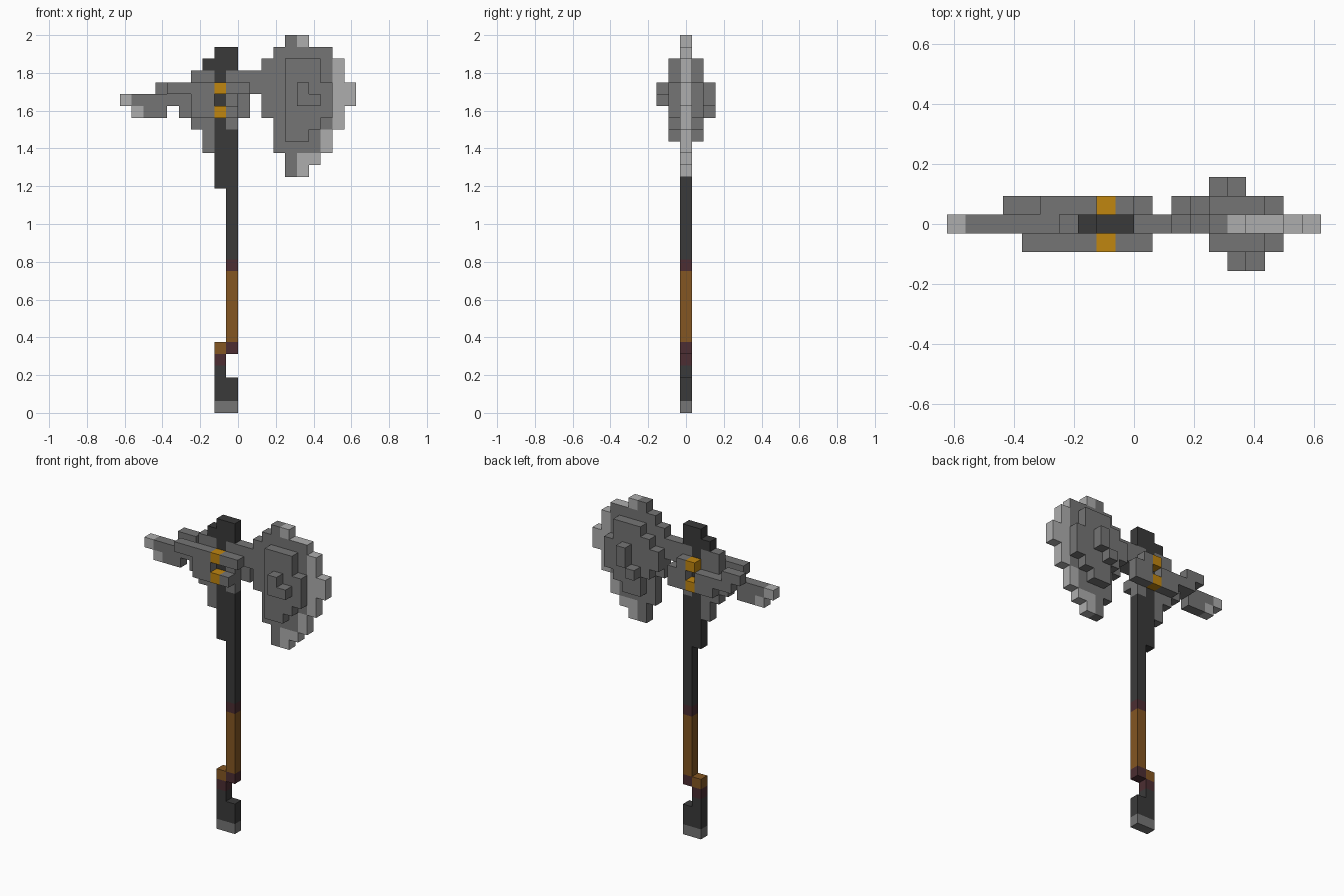
import bpy
import bmesh
from mathutils import Vector

if "Cube" in bpy.data.objects:
    bpy.data.objects.remove(bpy.data.objects["Cube"])

UNIT = 1 / 16
FRONT_BOSS, FRONT, CENTRE, BACK, BACK_BOSS = range(-2, 3)

COLOURS = {
    "steel": (0.178, 0.178, 0.178),
    "bright_edge": (0.42, 0.42, 0.42),
    "dark_iron": (0.042, 0.042, 0.042),
    "gold": (0.53, 0.24, 0.005),
    "leather": (0.23, 0.093, 0.016),
    "maroon_binding": (0.072, 0.027, 0.032),
}
NAMES = list(COLOURS)


def make_material(name, rgb):
    mat = bpy.data.materials.new(name)
    mat.use_nodes = True
    mat.diffuse_color = (*rgb, 1)
    shader = next(n for n in mat.node_tree.nodes if n.type == "BSDF_PRINCIPLED")
    shader.inputs["Base Color"].default_value = (*rgb, 1)
    shader.inputs["Roughness"].default_value = 0.8
    return mat


MATERIALS = [make_material(name, rgb) for name, rgb in COLOURS.items()]

# Block grid: (column, layer, row) -> (part, colour); later fills repaint
blocks = {}


def fill(part, colour, layer, first_col, last_col, low, high):
    for col in range(first_col, last_col + 1):
        for row in range(low, high + 1):
            blocks[col, layer, row] = (part, colour)


# Handle, bottom to top
fill("pommel", "steel", CENTRE, -2, -1, 0, 0)
fill("lower_handle", "dark_iron", CENTRE, -2, -1, 1, 2)
fill("lower_handle", "dark_iron", CENTRE, -2, -2, 3, 3)
fill("lower_binding", "maroon_binding", CENTRE, -2, -2, 4, 4)
fill("lower_binding", "maroon_binding", CENTRE, -1, -1, 5, 5)
fill("grip", "leather", CENTRE, -2, -2, 5, 5)
fill("grip", "leather", CENTRE, -1, -1, 6, 11)
fill("upper_binding", "maroon_binding", CENTRE, -1, -1, 12, 12)
fill("upper_handle", "dark_iron", CENTRE, -1, -1, 13, 18)
fill("upper_handle", "dark_iron", CENTRE, -2, -1, 19, 30)
fill("upper_handle", "dark_iron", CENTRE, -3, -3, 29, 29)
fill("upper_handle", "steel", CENTRE, -1, -1, 24, 28)

# Pick: core with bright point, then a cheek on each side
fill("pick", "steel", CENTRE, -9, -7, 25, 26)
fill("pick", "steel", CENTRE, -6, -6, 26, 26)
fill("pick", "steel", CENTRE, -5, -5, 25, 26)
fill("pick", "steel", CENTRE, -4, -4, 24, 28)
fill("pick", "steel", CENTRE, -3, -3, 22, 28)
fill("pick", "bright_edge", CENTRE, -10, -10, 26, 26)
fill("pick", "bright_edge", CENTRE, -9, -9, 25, 25)
fill("front_cheek", "steel", FRONT, -6, 0, 27, 27)
fill("front_cheek", "steel", FRONT, -4, -3, 25, 26)
fill("front_cheek", "steel", FRONT, -1, -1, 25, 25)
fill("back_cheek", "steel", BACK, -7, -6, 27, 27)
fill("back_cheek", "steel", BACK, -6, -3, 26, 26)
fill("back_cheek", "steel", BACK, -4, -3, 25, 25)
fill("back_cheek", "steel", BACK, -1, -1, 25, 27)
fill("back_cheek", "steel", BACK, 0, 0, 25, 26)

# Gold studs on both sides of the head
for side in (FRONT, BACK):
    for row in (25, 27):
        fill("gold_studs", "gold", side, -2, -2, row, row)

# Blade core, column by column outward from the bridge
fill("blade", "steel", CENTRE, 0, 1, 27, 28)
for col, (low, high) in enumerate(
        [(25, 29), (22, 30), (20, 31), (20, 31), (21, 30), (22, 30)], start=2):
    fill("blade", "steel", CENTRE, col, col, low, high)

# Bright cutting edge
fill("blade", "bright_edge", CENTRE, 8, 8, 24, 29)
fill("blade", "bright_edge", CENTRE, 9, 9, 26, 27)
fill("blade", "bright_edge", CENTRE, 7, 7, 22, 23)
fill("blade", "bright_edge", CENTRE, 5, 6, 21, 21)
fill("blade", "bright_edge", CENTRE, 5, 5, 20, 20)
fill("blade", "bright_edge", CENTRE, 5, 5, 31, 31)

# Raised blade plates and their bosses
for side, part in ((FRONT, "front_blade_plate"), (BACK, "back_blade_plate")):
    fill(part, "steel", side, 4, 6, 24, 29)
    fill(part, "steel", side, 4, 5, 23, 23)
    fill(part, "steel", side, 7, 7, 25, 27)
fill("back_blade_plate", "steel", BACK, 3, 3, 25, 28)
fill("back_blade_plate", "steel", BACK, 2, 2, 26, 27)
fill("front_boss", "steel", FRONT_BOSS, 5, 5, 26, 27)
fill("front_boss", "steel", FRONT_BOSS, 6, 6, 26, 26)
fill("back_boss", "steel", BACK_BOSS, 5, 5, 26, 27)
fill("back_boss", "steel", BACK_BOSS, 4, 4, 25, 25)


def face_colour(cell, colour, axis):
    # The upper rim is bright on its edge but plain on its flat sides
    col, layer, row = cell
    if layer == CENTRE and col in (6, 7) and row == 30 and axis != 1:
        return "bright_edge"
    return colour


def build_part(part):
    """Make one object from the outer faces of the part's blocks."""
    bm = bmesh.new()
    for cell, (owner, colour) in blocks.items():
        if owner != part:
            continue
        centre = Vector(cell) + Vector((0.5, 0, 0.5))
        for axis in range(3):
            for sign in (-1, 1):
                normal = Vector((0, 0, 0))
                normal[axis] = sign
                if tuple(int(c + n) for c, n in zip(cell, normal)) in blocks:
                    continue
                u = Vector((0, 0, 0))
                u[(axis + 1) % 3] = 0.5
                v = normal.cross(u)
                corners = (-u - v, u - v, u + v, v - u)
                mid = centre + normal / 2
                face = bm.faces.new(
                    [bm.verts.new((mid + c) * UNIT) for c in corners])
                face.material_index = NAMES.index(
                    face_colour(cell, colour, axis))
    bmesh.ops.remove_doubles(bm, verts=bm.verts, dist=UNIT / 100)
    mesh = bpy.data.meshes.new(part)
    for mat in MATERIALS:
        mesh.materials.append(mat)
    bm.to_mesh(mesh)
    bm.free()
    bpy.context.collection.objects.link(bpy.data.objects.new(part, mesh))


for part in dict.fromkeys(owner for owner, _ in blocks.values()):
    build_part(part)
